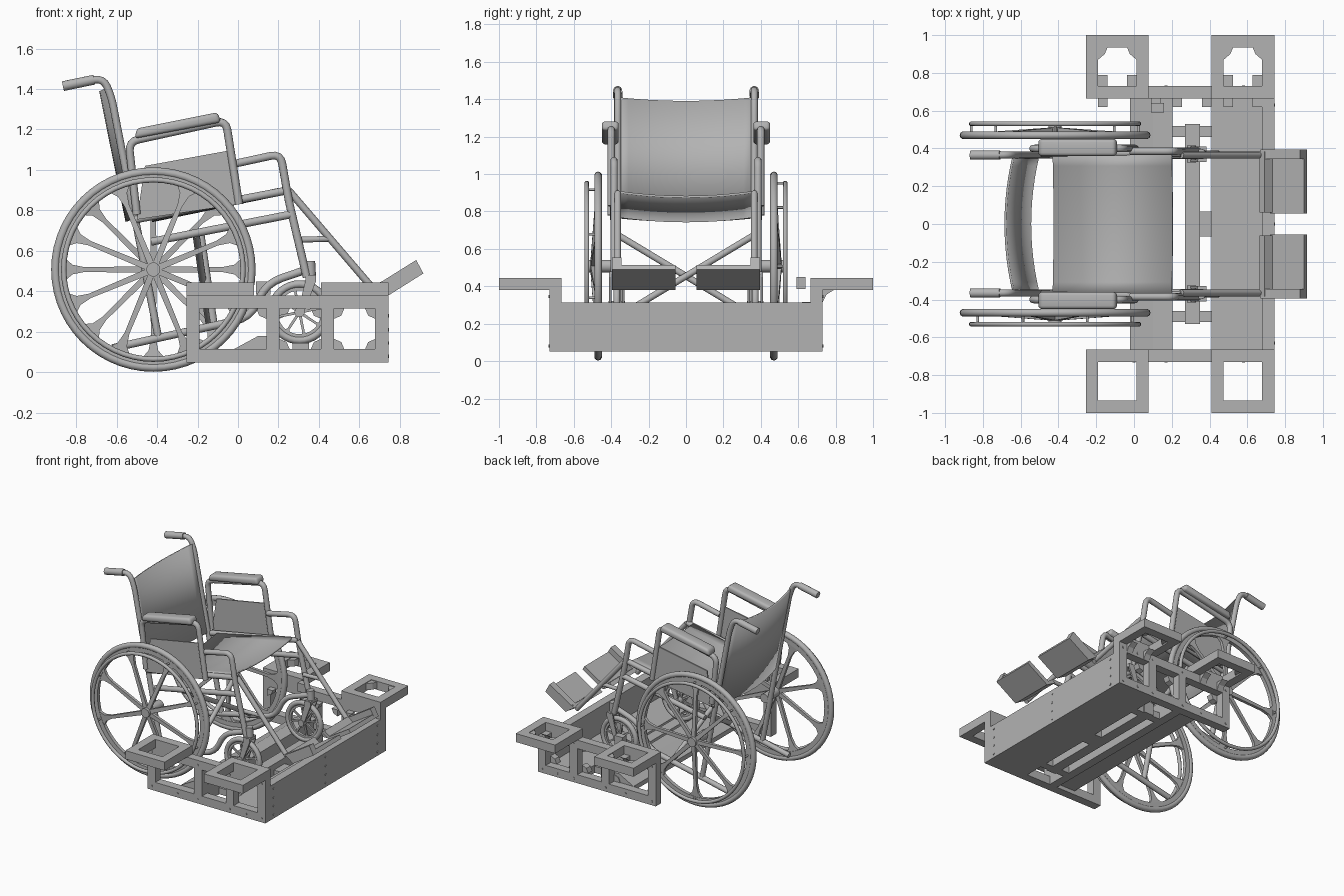
import bpy, bmesh, math
from mathutils import Vector, Matrix

cube = bpy.data.objects.get("Cube")
if cube:
    bpy.data.objects.remove(cube, do_unlink=True)

GREY = (0.45, 0.45, 0.45, 1)
mat = bpy.data.materials.new("plain grey")
mat.use_nodes = True
mat.diffuse_color = GREY
mat.node_tree.nodes["Principled BSDF"].inputs["Base Color"].default_value = GREY


def finish(name, bm, smooth=False):
    bmesh.ops.recalc_face_normals(bm, faces=bm.faces)
    me = bpy.data.meshes.new(name)
    bm.to_mesh(me)
    bm.free()
    me.materials.append(mat)
    ob = bpy.data.objects.new(name, me)
    bpy.context.collection.objects.link(ob)
    if smooth:
        bpy.ops.object.select_all(action='DESELECT')
        ob.select_set(True)
        bpy.context.view_layer.objects.active = ob
        bpy.ops.object.shade_smooth_by_angle(angle=math.radians(40))
    return ob


def add_box(bm, x0, x1, y0, y1, z0, z1):
    m = Matrix.Translation(((x0 + x1) / 2, (y0 + y1) / 2, (z0 + z1) / 2))
    bmesh.ops.create_cube(bm, size=1, matrix=m @ Matrix.Diagonal((x1 - x0, y1 - y0, z1 - z0, 1)))


def boxes(name, *dims):
    bm = bmesh.new()
    for d in dims:
        add_box(bm, *d)
    return finish(name, bm)


def add_prism(bm, pts, depth):
    """Extrude a polygon of 3D points along a depth vector."""
    f = bm.faces.new([bm.verts.new(p) for p in pts])
    g = bmesh.ops.extrude_face_region(bm, geom=[f])['geom']
    bmesh.ops.translate(bm, vec=depth, verts=[v for v in g if isinstance(v, bmesh.types.BMVert)])
    bm.faces.ensure_lookup_table()
    if f.is_valid is False:
        return
    return f


def prism(name, xz, y0, y1, bevel=0):
    bm = bmesh.new()
    add_prism(bm, [(x, y0, z) for x, z in xz], (0, y1 - y0, 0))
    if bevel:
        bmesh.ops.bevel(bm, geom=bm.edges[:], offset=bevel, segments=3, affect='EDGES', profile=0.5)
    return finish(name, bm, bevel > 0)


def tube(name, pts, r=0.02, bend=0.05):
    """Round tube along a path with rounded corners."""
    p = [Vector(q) for q in pts]
    path = [p[0]]
    for a, b, c in zip(p, p[1:], p[2:]):
        u, v = a - b, c - b
        d = min(bend, u.length * 0.48, v.length * 0.48)
        s, e = b + u.normalized() * d, b + v.normalized() * d
        path += [s * (1 - t) ** 2 + b * 2 * t * (1 - t) + e * t * t for t in (0, .25, .5, .75, 1)]
    path.append(p[-1])
    bm = bmesh.new()
    rings = []
    side = None
    for i, q in enumerate(path):
        t = (path[min(i + 1, len(path) - 1)] - path[max(i - 1, 0)]).normalized()
        side = t.orthogonal() if side is None else side - t * side.dot(t)
        side.normalize()
        up = t.cross(side)
        rings.append([bm.verts.new(q + r * (side * math.cos(k * math.tau / 12) + up * math.sin(k * math.tau / 12)))
                      for k in range(12)])
    for a, b in zip(rings, rings[1:]):
        for k in range(12):
            bm.faces.new((a[k], a[k - 1], b[k - 1], b[k]))
    bm.faces.new(rings[0])
    bm.faces.new(rings[-1])
    return finish(name, bm, True)


def ring(name, centre, profile, steps=56):
    """Turn a closed (radius, y) profile about the y axis."""
    bm = bmesh.new()
    loops = []
    for i in range(steps):
        a = i * math.tau / steps
        loops.append([bm.verts.new(Vector(centre) + Vector((r * math.cos(a), y, r * math.sin(a)))) for r, y in profile])
    n = len(profile)
    for i in range(steps):
        for k in range(n):
            bm.faces.new((loops[i - 1][k - 1], loops[i - 1][k], loops[i][k], loops[i][k - 1]))
    return finish(name, bm, True)


def round_profile(r, y, w):
    return [(r + w * math.cos(k * math.tau / 10), y + w * math.sin(k * math.tau / 10)) for k in range(10)]


def spokes(name, centre, count, turn, half, depth, y_in, y_out):
    """Flared flat spokes; half is a list of (radius, half width), leaning from y_in to y_out."""
    bm = bmesh.new()
    r0, r1 = half[0][0], half[-1][0]
    for i in range(count):
        a = turn + i * math.tau / count
        u, v = Vector((math.cos(a), 0, math.sin(a))), Vector((-math.sin(a), 0, math.cos(a)))
        outline = half + [(r, -w) for r, w in reversed(half)]
        pts = [Vector(centre) + u * r + v * w + Vector((0, y_in + (y_out - y_in) * (r - r0) / (r1 - r0) - depth / 2, 0))
               for r, w in outline]
        add_prism(bm, pts, (0, depth, 0))
    return finish(name, bm)


# Platform: side frames, shelves, gussets
X0, X1, T = -0.255, 0.743, 0.065
for s, side in ((1, "left"), (-1, "right")):
    y0, y1 = sorted((s * 0.73, s * 0.665))
    boxes(side + "_side_frame", (X0, X1, y0, y1, 0.05, 0.115), (X0, X1, y0, y1, 0.315, 0.38),
          *[(x, x + T, y0, y1, 0.115, 0.315) for x in (X0, 0.14, 0.41, X1 - T)])
    for where, a in (("rear", X0), ("front", 0.41)):
        b = a + 0.333
        rows = [sorted(p) for p in ((s * 0.665, s * 0.73), (s * 0.935, s))]
        mid = sorted((s * 0.73, s * 0.935))
        boxes(f"{side}_{where}_shelf", *[(a, b, *r, 0.38, 0.445) for r in rows],
              *[(x, x + T, *mid, 0.38, 0.445) for x in (a, b - T)])
        if s > 0:
            bm = bmesh.new()
            for x, d in ((a + T, 0.05), (b - T, -0.05)):
                add_prism(bm, [(x, 0.935, 0.39), (x + d, 0.935, 0.39), (x + d * .7, 0.9, 0.39), (x, 0.87, 0.39)], (0, 0, 0.05))
                add_prism(bm, [(x, 0.73, 0.38), (x, 0.79, 0.38), (x, 0.75, 0.355), (x, 0.73, 0.315)], (d, 0, 0))
            finish(where + "_shelf_gussets", bm)
    # Screw heads on the outer faces
    bm = bmesh.new()
    spots = [(x, z) for x in (-0.22, 0.0, 0.17, 0.44, 0.58, 0.71) for z in (0.08, 0.345)]
    for x, z in spots:
        bmesh.ops.create_cone(bm, cap_ends=True, segments=8, radius1=0.008, radius2=0.008, depth=0.006,
                              matrix=Matrix.Translation((x, s * 0.731, z)) @ Matrix.Rotation(math.pi / 2, 4, 'X'))
    finish(side + "_screws", bm)

# Corner braces inside the left frame
bm = bmesh.new()
for a, b in ((-0.19, 0.14), (0.205, 0.41), (0.475, 0.678)):
    for x, dx in ((a, 0.05), (b, -0.05)):
        for z, dz in ((0.115, 0.05), (0.315, -0.05)):
            add_prism(bm, [(x, 0.62, z), (x + dx, 0.62, z), (x + dx * .7, 0.62, z + dz * .7), (x, 0.62, z + dz)], (0, 0.05, 0))
finish("corner_braces", bm)

# Platform: front panel, floor and cross members
boxes("front_panel", (X1 - T, X1, -0.73, 0.73, 0.05, 0.313))
boxes("front_floor", (0.41, X1 - T, -0.665, 0.665, 0.05, 0.11))
boxes("caster_rest", (0.27, 0.35, -0.53, 0.53, 0.05, 0.145),
      *[(0.2, 0.41, y - 0.03, y + 0.03, 0.05, 0.1) for y in (-0.49, 0.49)], (0.35, 0.41, -0.065, 0.065, 0.05, 0.1))
boxes("rear_crossbeam", (0.14, 0.205, -0.665, 0.665, 0.05, 0.18))
prism("rear_ramp", [(-0.02, 0.08), (0.14, 0.08), (0.14, 0.18), (0.1, 0.18), (-0.02, 0.115)], -0.665, 0.665)
boxes("small_block", (0.09, 0.16, 0.59, 0.64, 0.385, 0.45))
bm = bmesh.new()
for y in (-0.63, 0, 0.63):
    for z in (0.08, 0.145, 0.21, 0.28):
        bmesh.ops.create_cone(bm, cap_ends=True, segments=8, radius1=0.008, radius2=0.008, depth=0.006,
                              matrix=Matrix.Translation((X1 + 0.001, y, z)) @ Matrix.Rotation(math.pi / 2, 4, 'Y'))
finish("front_screws", bm)

# Wheelchair sides
for s, side in ((1, "left"), (-1, "right")):
    def pipe(name, pts, y, r=0.02, bend=0.05):
        tube(f"{side}_{name}", [(x, s * y, z) for x, z in pts], r, bend)

    pipe("back_post", [(-0.86, 1.415), (-0.665, 1.455), (-0.625, 1.36), (-0.395, 0.18)], 0.365, 0.019, 0.07)
    pipe("hand_grip", [(-0.865, 1.414), (-0.71, 1.446)], 0.365, 0.025)
    pipe("seat_rail", [(-0.51, 0.755), (0.25, 0.9)], 0.375)
    pipe("middle_rail", [(-0.43, 0.645), (0.26, 0.78)], 0.385)
    pipe("lower_rail", [(-0.62, 0.12), (0.06, 0.27), (0.14, 0.44), (0.36, 0.515)], 0.365, 0.02, 0.08)
    pipe("arm_frame", [(-0.5, 0.78), (-0.54, 1.14), (-0.06, 1.245), (0.005, 0.83)], 0.4)
    pipe("front_post", [(-0.02, 1.03), (0.21, 1.08), (0.25, 0.85), (0.34, 0.47)], 0.385)
    pipe("leg_hanger", [(0.25, 0.9), (0.67, 0.41)], 0.365, 0.018)
    pipe("leg_link", [(0.3, 0.655), (0.45, 0.66)], 0.365, 0.015)
    prism(side + "_arm_pad", [(-0.51, 1.155), (-0.5, 1.205), (-0.1, 1.285), (-0.085, 1.235)], s * 0.36, s * 0.45, 0.018)
    prism(side + "_skirt_panel", [(-0.46, 1.02), (-0.05, 1.095), (0, 0.83), (-0.5, 0.755)], s * 0.395, s * 0.405)

    # Footrest plate with outer lip
    prism(side + "_footplate", [(0.72, 0.405), (0.743, 0.38), (0.916, 0.489), (0.9, 0.515)], s * 0.055, s * 0.385)
    prism(side + "_foot_heel", [(0.665, 0.425), (0.69, 0.445), (0.75, 0.4), (0.743, 0.38)], s * 0.06, s * 0.385)
    prism(side + "_foot_lip", [(0.67, 0.43), (0.743, 0.38), (0.916, 0.489), (0.88, 0.555), (0.72, 0.455)],
          s * 0.345, s * 0.395)

    # Main wheel
    c = (-0.418, s * 0.47, 0.508)
    ring(side + "_tyre", c, round_profile(0.484, 0, 0.021))
    ring(side + "_rim", c, [(0.435, -0.014), (0.475, -0.014), (0.475, 0.014), (0.435, 0.014)])
    ring(side + "_hand_rim", (c[0], s * 0.53, c[2]), round_profile(0.443, 0, 0.013))
    turn = 0 if s > 0 else math.pi / 8
    spokes(side + "_spokes", c, 8, turn, [(0.02, 0.016), (0.34, 0.012), (0.4, 0.024), (0.43, 0.05), (0.445, 0.09)],
           0.022, s * 0.03, 0)
    for i in range(8):
        a = turn + i * math.tau / 8
        dx, dz = math.cos(a), math.sin(a)
        tube(f"{side}_rim_stub_{i}", [(c[0] + dx * .443, s * .475, c[2] + dz * .443),
                                      (c[0] + dx * .443, s * .53, c[2] + dz * .443)], 0.007)
    tube(side + "_hub", [(c[0], s * 0.35, c[2]), (c[0], s * 0.53, c[2])], 0.035)

    # Caster wheel, fork and stem housing
    c = (0.304, s * 0.37, 0.297)
    ring(side + "_caster_tyre", c, round_profile(0.139, 0, 0.019), 36)
    ring(side + "_caster_rim", c, [(0.108, -0.01), (0.13, -0.01), (0.13, 0.01), (0.108, 0.01)], 36)
    spokes(side + "_caster_spokes", c, 8, 0.2, [(0.015, 0.007), (0.1, 0.006), (0.115, 0.015)], 0.012, 0, 0)
    tube(side + "_caster_hub", [(c[0], c[1] - 0.045, c[2]), (c[0], c[1] + 0.045, c[2])], 0.025)
    for k in (-0.035, 0.035):
        prism(f"{side}_fork_{'inner' if k * s < 0 else 'outer'}",
              [(0.29, 0.28), (0.32, 0.28), (0.385, 0.45), (0.385, 0.475), (0.335, 0.475), (0.33, 0.44)],
              c[1] + k - 0.006, c[1] + k + 0.006)
    boxes(side + "_fork_crown", (0.335, 0.385, c[1] - 0.04, c[1] + 0.04, 0.46, 0.48))
    tube(side + "_stem_housing", [(0.36, c[1], 0.46), (0.355, c[1], 0.55)], 0.027)

# Crossed braces under the seat
for s, name in ((1, "cross_brace_a"), (-1, "cross_brace_b")):
    x = 0.012 * s
    tube(name, [(-0.195 + x, s * 0.375, 0.68), (-0.13 + x, -s * 0.365, 0.235)], 0.018)


def sling(name, low, high, sag):
    """Thin cloth between two (x, z) lines, sagging across its width."""
    bm = bmesh.new()
    rows = []
    for i in range(13):
        y = -0.37 + 0.74 * i / 12
        k = 1 - (y / 0.37) ** 2
        rows.append([bm.verts.new((p[0] + sag[0] * k, y, p[1] + sag[1] * k)) for p in (low, high)])
    for a, b in zip(rows, rows[1:]):
        bm.faces.new((a[0], b[0], b[1], a[1]))
    ob = finish(name, bm, True)
    mod = ob.modifiers.new("thickness", 'SOLIDIFY')
    mod.thickness, mod.offset = 0.012, 0


# Seat and backrest
sling("seat", (-0.43, 0.775), (0.2, 0.905), (0.005, -0.027))
sling("backrest", (-0.505, 0.765), (-0.635, 1.41), (-0.045, -0.02))
